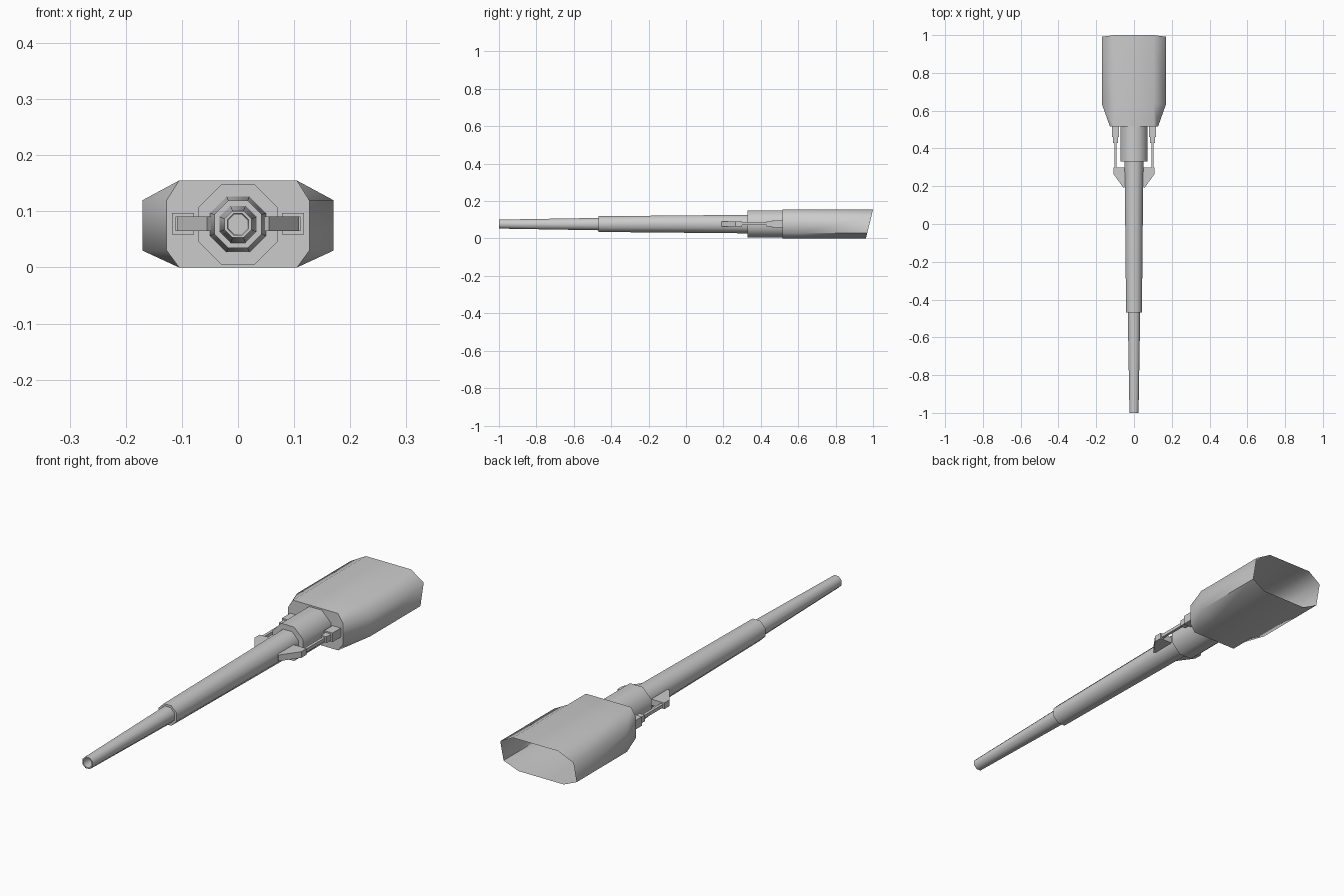
import bpy, bmesh, math

if "Cube" in bpy.data.objects:
    bpy.data.objects.remove(bpy.data.objects["Cube"])

AXIS_Z = 0.077  # height of the barrel axis


def finish(name, bm, angle, mirror=False):
    bmesh.ops.recalc_face_normals(bm, faces=bm.faces)
    mesh = bpy.data.meshes.new(name)
    bm.to_mesh(mesh)
    bm.free()
    mesh.shade_smooth()
    mesh.set_sharp_from_angle(angle=math.radians(angle))
    ob = bpy.data.objects.new(name, mesh)
    bpy.context.collection.objects.link(ob)
    if mirror:
        ob.modifiers.new("mirror", 'MIRROR').use_clip = False
    return ob


def loft(name, rings, cap_first=True, cap_last=True, angle=50, mirror=False):
    bm = bmesh.new()
    loops = [[bm.verts.new(p) for p in ring] for ring in rings]
    n = len(loops[0])
    for a, b in zip(loops, loops[1:]):
        for i in range(n):
            j = (i + 1) % n
            bm.faces.new((a[i], a[j], b[j], b[i]))
    if cap_first:
        bm.faces.new(loops[0])
    if cap_last:
        bm.faces.new(loops[-1])
    return finish(name, bm, angle, mirror)


def octagon(y, apothem):
    r = apothem / math.cos(math.pi / 8)
    return [(r * math.cos((i + 0.5) * math.pi / 4), y,
             AXIS_Z + r * math.sin((i + 0.5) * math.pi / 4)) for i in range(8)]


def box_ring(y, x0, x1, z0, z1):
    return [(x0, y, z0), (x1, y, z0), (x1, y, z1), (x0, y, z1)]


# Rear housing: closed at the front, open with a slanted rim at the back
def housing_ring(y, side, slant=0.0):
    half = [(0.105, 0), (side, 0.03), (side, 0.12), (0.105, 0.155)]
    pts = half + [(-x, z) for x, z in reversed(half)]
    return [(x, y + slant * z / 0.155, z) for x, z in pts]


loft("rear_housing", [housing_ring(0.515, 0.127), housing_ring(0.635, 0.17),
                      housing_ring(0.962, 0.17, 0.038)], cap_last=False, angle=65)

# Collar and stepped, tapering barrel
loft("collar", [octagon(0.33, 0.0715), octagon(0.516, 0.0715)])
loft("main_barrel", [octagon(-0.468, 0.042), octagon(0.331, 0.0495)])
# Muzzle section with a recessed bore
loft("muzzle_barrel", [octagon(-0.467, 0.033), octagon(-1.0, 0.024),
                       octagon(-1.0, 0.019), octagon(-0.85, 0.017)],
     cap_first=False)

# Recoil rods on both sides: mount block, sleeve, rod
for name, y0, y1, half_w, half_h in [("rod_mount", 0.46, 0.517, 0.0195, 0.019),
                                     ("rod_sleeve", 0.43, 0.461, 0.013, 0.013),
                                     ("recoil_rod", 0.295, 0.431, 0.006, 0.007)]:
    loft(name, [box_ring(y, 0.098 - half_w, 0.098 + half_w,
                         AXIS_Z + 0.001 - half_h, AXIS_Z + 0.001 + half_h)
                for y in (y0, y1)], mirror=True)

# Angled brackets tying the rods to the barrel
outline = [(0.04, 0.205), (0.055, 0.19), (0.109, 0.265), (0.109, 0.3), (0.04, 0.3)]
loft("rod_bracket", [[(x, y, z) for x, y in outline] for z in (0.065, 0.091)],
     angle=30, mirror=True)
